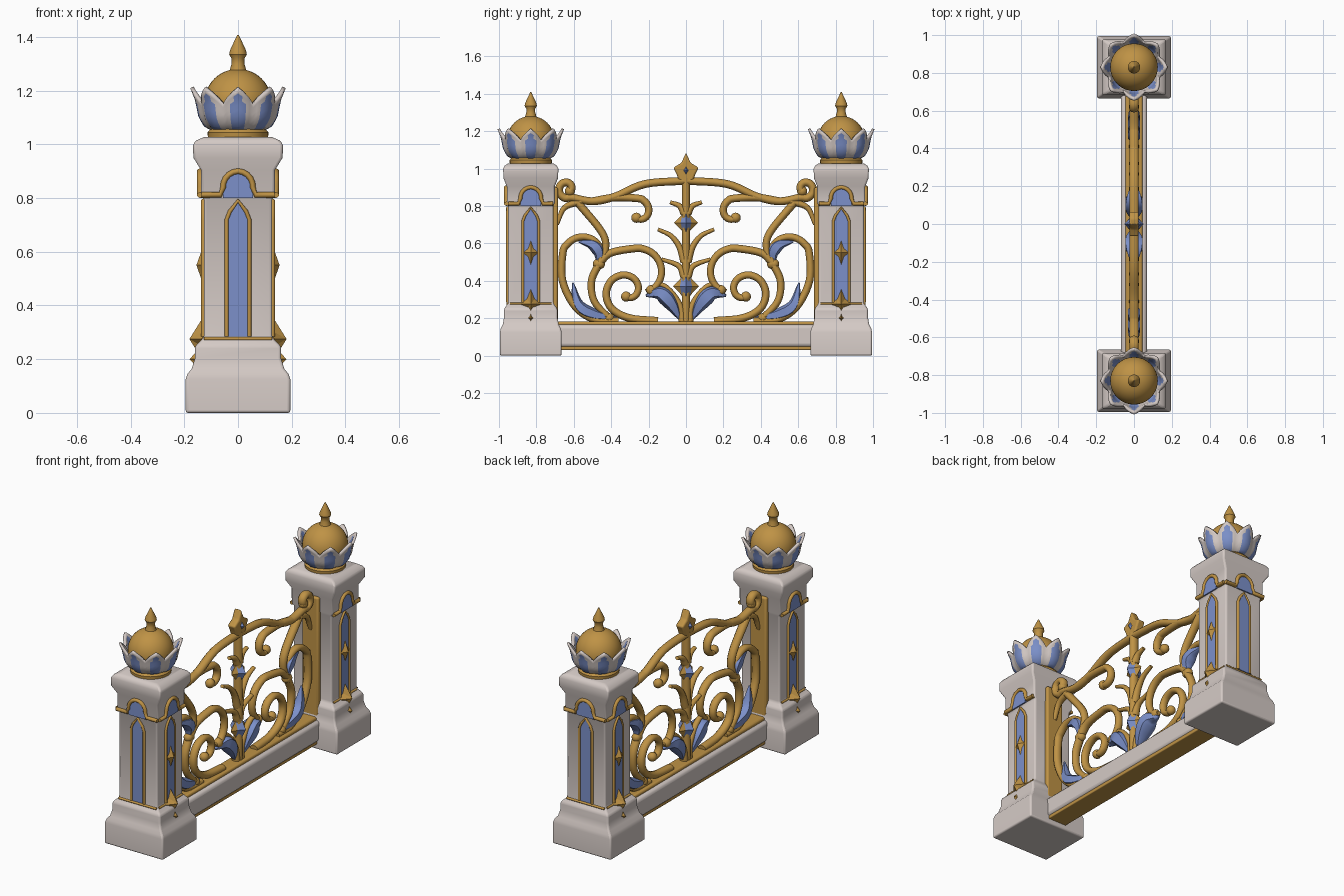
import bpy, bmesh, math
from mathutils import Matrix, Vector

old = bpy.data.objects.get("Cube")
if old:
    bpy.data.objects.remove(old, do_unlink=True)


def material(name, rgb):
    m = bpy.data.materials.new(name)
    m.use_nodes = True
    m.diffuse_color = (*rgb, 1)
    m.node_tree.nodes["Principled BSDF"].inputs["Base Color"].default_value = (*rgb, 1)
    return m


STONE = material("warm white stone", (.66, .59, .56))
GOLD = material("antique gold", (.52, .29, .06))
BLUE = material("soft blue", (.2, .28, .59))
IDENT = Matrix.Identity(4)


def finish(name, bm, mats, M=IDENT, bevel=0, angle=40):
    """Turn a bmesh into a smooth shaded object placed by matrix M."""
    bm.transform(M)
    bmesh.ops.recalc_face_normals(bm, faces=bm.faces)
    me = bpy.data.meshes.new(name)
    bm.to_mesh(me)
    bm.free()
    for m in mats:
        me.materials.append(m)
    me.shade_smooth()
    me.set_sharp_from_angle(angle=math.radians(angle))
    ob = bpy.data.objects.new(name, me)
    bpy.context.collection.objects.link(ob)
    if bevel:
        b = ob.modifiers.new("rounding", "BEVEL")
        b.width, b.segments, b.limit_method = bevel, 3, "ANGLE"
        b.angle_limit = math.radians(35)
    return ob


def loft(bm, rings):
    """Skin a list of vertex rings and cap both ends."""
    rows = [[bm.verts.new(p) for p in ring] for ring in rings]
    n = len(rows[0])
    for a, b in zip(rows, rows[1:]):
        for i in range(n):
            bm.faces.new((a[i], a[(i + 1) % n], b[(i + 1) % n], b[i]))
    bm.faces.new(rows[0])
    bm.faces.new(rows[-1])


def lathe(name, profile, mat, M, n=32):
    bm = bmesh.new()
    turns = [math.tau * i / n for i in range(n)]
    loft(bm, [[(r * math.cos(a), r * math.sin(a), z) for a in turns] for r, z in profile])
    return finish(name, bm, [mat], M)


def box(name, half_x, half_y, low, high, mat, M=IDENT, bevel=.01):
    bm = bmesh.new()
    corners = [(-half_x, -half_y), (half_x, -half_y), (half_x, half_y), (-half_x, half_y)]
    loft(bm, [[(x, y, z) for x, y in corners] for z in (low, high)])
    return finish(name, bm, [mat], M, bevel)


def smooth_path(pts, steps=6):
    """Catmull-Rom curve through points of the local XZ plane."""
    p = [Vector((x, 0, z)) for x, z in pts]
    p = [2 * p[0] - p[1]] + p + [2 * p[-1] - p[-2]]
    out = []
    for a, b, c, d in zip(p, p[1:], p[2:], p[3:]):
        for k in range(steps):
            t = k / steps
            out.append((2 * b + (c - a) * t + (2 * a - 5 * b + 4 * c - d) * t * t
                        + (3 * b - a - 3 * c + d) * t ** 3) / 2)
    return out + [p[-2]]


def curl(x, z, r0, r1, start, stop, n=8):
    """Points of a spiral whose radius shrinks from r0 to r1."""
    out = []
    for i in range(n + 1):
        t = i / n
        a, r = math.radians(start + (stop - start) * t), r0 + (r1 - r0) * t
        out.append((x + r * math.cos(a), z + r * math.sin(a)))
    return out


def tube(name, pts, r, M, taper=1, bead=False, smooth=True, sides=10):
    path = smooth_path(pts) if smooth else [Vector((x, 0, z)) for x, z in pts]
    bm, rings, last = bmesh.new(), [], len(path) - 1
    for i, p in enumerate(path):
        d = (path[min(i + 1, last)] - path[max(i - 1, 0)]).normalized()
        side = Vector((-d.z, 0, d.x))
        rr = r * (1 + (taper - 1) * i / last)
        rings.append([p + side * rr * math.cos(math.tau * k / sides)
                      + Vector((0, 1.25 * rr * math.sin(math.tau * k / sides), 0))
                      for k in range(sides)])
    loft(bm, rings)
    if bead:
        bmesh.ops.create_uvsphere(bm, u_segments=12, v_segments=8, radius=r * 1.3,
                                  matrix=Matrix.Translation(path[-1]))
    return finish(name, bm, [GOLD], M, angle=60)


def mirrored(half):
    return half + [(-x, z) for x, z in reversed(half) if x]


def plate(name, outline, depth, mat, M, bevel=0):
    bm = bmesh.new()
    loft(bm, [[(x, y, z) for x, z in outline] for y in (-depth / 2, depth / 2)])
    return finish(name, bm, [mat], M, bevel)


def leaf(name, spine, width, depth, M):
    """Pillowy blue leaf that swells along its spine and ends in points."""
    path = smooth_path(spine)
    bm, rings, last = bmesh.new(), [], len(path) - 1
    for i, p in enumerate(path):
        d = (path[min(i + 1, last)] - path[max(i - 1, 0)]).normalized()
        s = .12 + .88 * math.sin(math.pi * i / last)
        side = Vector((-d.z, 0, d.x)) * width * s
        swell = Vector((0, depth * s, 0))
        rings.append([p + side, p + side * .6 + swell, p - side * .6 + swell,
                      p - side, p - side * .6 - swell, p + side * .6 - swell])
    loft(bm, rings)
    return finish(name, bm, [BLUE], M, angle=60)


def gem(name, w, h, depth, z, M, mat=GOLD, pinch=.5):
    """Four pointed faceted boss, raised on both sides."""
    bm = bmesh.new()
    rim = []
    for i in range(8):
        a, k = math.tau * i / 8, pinch if i % 2 else 1
        rim.append(bm.verts.new((w * k * math.cos(a), 0, z + h * k * math.sin(a))))
    for y in (-depth, depth):
        tip = bm.verts.new((0, y, z))
        for i in range(8):
            bm.faces.new((rim[i], rim[(i + 1) % 8], tip))
    return finish(name, bm, [mat], M, angle=25)


def petal_cup(name, M):
    """Eight flared petals, each with a blue heart."""
    prof = [(.085, 1.045), (.125, 1.065), (.147, 1.1), (.16, 1.165), (.178, 1.21)]

    def radius(z):
        for (r0, z0), (r1, z1) in zip(prof, prof[1:]):
            if z <= z1:
                return r0 + (r1 - r0) * (z - z0) / (z1 - z0)
        return prof[-1][0]
    bm, cols, rows = bmesh.new(), 8, 8
    for k in range(8):
        grid = []
        for c in range(cols + 1):
            t = 2 * c / cols - 1
            a = (k + t / 2) * math.tau / 8
            top = 1.15 + .06 * (1 - abs(t)) ** .8
            flute = .94 + .06 * (1 - t * t)
            zs = [1.045 + (top - 1.045) * j / rows for j in range(rows + 1)]
            grid.append([bm.verts.new((radius(z) * flute * math.cos(a),
                                       radius(z) * flute * math.sin(a), z)) for z in zs])
        for c in range(cols):
            for j in range(rows):
                f = bm.faces.new((grid[c][j], grid[c + 1][j], grid[c + 1][j + 1], grid[c][j + 1]))
                heart = 2 <= c <= 5 and j < rows - 2 or c in (3, 4) and j == rows - 2
                f.material_index = int(heart)
    bmesh.ops.remove_doubles(bm, verts=bm.verts, dist=.0005)
    ob = finish(name, bm, [STONE, BLUE], M)
    s = ob.modifiers.new("thickness", "SOLIDIFY")
    s.thickness, s.offset = .014, -1


# Posts: stone body, dome with petals, decorated faces
BODY = [(.195, 0), (.195, .125), (.188, .145), (.172, .165), (.16, .205), (.16, .25),
        (.127, .28), (.127, .8), (.138, .815), (.138, .905), (.166, .95),
        (.168, 1), (.155, 1.015), (.125, 1.028)]
OGIVE = [(.042, .285), (.042, .72), (.03, .75), (0, .79)]
ARCH = [(.055, .8)] + curl(0, .84, .055, .06, 0, 90, 5)[:-1] + [(0, .9)]

for end, tag, outward in ((1, "back", 180), (-1, "front", 0)):
    P = Matrix.Translation((0, end * .83, 0))
    bm = bmesh.new()
    loft(bm, [[(sx * h, sy * (.04 + .64 * h), z) for sx, sy in ((-1, -1), (1, -1), (1, 1), (-1, 1))]
              for h, z in BODY])
    finish(tag + "_post", bm, [STONE], P, bevel=.01)

    lathe(tag + "_neck_ring", [(.1, 1.02), (.112, 1.027), (.114, 1.045), (.1, 1.06)], GOLD, P)
    petal_cup(tag + "_petal_cup", P)
    dome = curl(0, 1.155, .126, .126, -30, 76, 14)
    lathe(tag + "_dome", dome + [(.024, 1.3), (.024, 1.32), (.033, 1.335),
                                 (.03, 1.35), (.003, 1.408)], GOLD, P)

    # Panels on both sides and the outer face
    for face, turn in (("left", 90), ("right", -90), ("outer", outward)):
        R = P @ Matrix.Rotation(math.radians(turn), 4, "Z")
        low, high, half = (.122, .129, .136) if face == "outer" else (.128, .139, .12)
        name = f"{tag}_{face}"
        L = R @ Matrix.Translation((0, -low, 0))
        H = R @ Matrix.Translation((0, -high, 0))
        plate(name + "_panel", mirrored(OGIVE), .008, BLUE, L)
        tube(name + "_panel_trim", mirrored(OGIVE), .008, L, smooth=False)
        plate(name + "_arch_panel", mirrored(ARCH), .008, BLUE, H)
        tube(name + "_arch_trim", mirrored([(half, .812), (.066, .812)] + ARCH[1:]), .011, H,
             smooth=False)
        tube(name + "_base_trim", [(.01 - half, .276), (half - .01, .276)], .007, L, smooth=False)
        if face != "outer":
            gem(name + "_boss", .046, .075, .027, .55, L)
            gem(name + "_leaf_boss", .062, .085, .053, .275, L)
            gem(name + "_leaf_drop", .036, .06, .052, .2, L)

    # Gold jamb against the inner face
    box(tag + "_jamb", .055, .02, .18, .9, GOLD, Matrix.Translation((0, end * .705, 0)))

# Bottom rail
box("rail", .07, .7, .045, .165, STONE, bevel=.02)
box("rail_foot", .062, .7, .03, .052, GOLD, bevel=.005)
box("rail_top", .045, .7, .155, .182, GOLD)

# Scrollwork, drawn on one half and mirrored
FENCE = Matrix.Rotation(math.radians(90), 4, "Z")
for s, side in ((1, "back_"), (-1, "front_")):
    M = FENCE @ Matrix.Diagonal((s, 1, 1, 1))

    def scroll(name, pts, taper=.85):
        tube(side + name, pts, .021, M, taper, bead=True)

    def spray(name, *pts):
        tube(side + name, pts, .02, M, .5)

    scroll("top_rail", [(0, .935), (.22, .917), (.38, .85), (.5, .825)]
           + curl(.636, .892, .055, .02, -120, 220), 1)
    scroll("upper_hook", [(.5, .825), (.38, .845)] + curl(.255, .765, .075, .03, 90, 290))
    scroll("shoulder_vine", [(.58, .82), (.45, .66), (.43, .57), (.46, .49)])
    scroll("outer_scroll", [(.36, .185), (.48, .19), (.59, .26), (.66, .4)]
           + curl(.54, .53, .12, .08, 10, 210))
    scroll("side_vine", [(.46, .5), (.505, .4), (.49, .29), (.41, .2)])
    scroll("inner_arch", [(.46, .5), (.4, .55)] + curl(.25, .44, .135, .11, 80, 235))
    scroll("inner_scroll", [(.15, .185), (.3, .2)] + curl(.315, .345, .125, .03, -50, 280))
    spray("corner_spray", (.56, .825), (.65, .79), (.69, .7))
    spray("upper_spray", (.01, .76), (.035, .8), (.085, .82))
    spray("middle_spray", (.01, .5), (.035, .58), (.08, .64), (.15, .675))
    spray("lower_spray", (.01, .42), (.04, .48), (.13, .515))
    spray("foot_spray", (.02, .18), (.03, .26), (.08, .34), (.14, .38), (.215, .345))
    leaf(side + "low_leaf", [(.605, .39), (.575, .27), (.49, .22), (.36, .2)], .035, .032, M)
    leaf(side + "high_leaf", [(.575, .61), (.5, .595), (.465, .55), (.47, .48)], .035, .032, M)
    leaf(side + "foot_leaf", [(.215, .32), (.14, .335), (.08, .28), (.03, .19)], .045, .045, M)

# Central stem with jewelled diamonds and finial
tube("stem", [(0, .17), (0, .95)], .022, FENCE, smooth=False)
for name, z, w, h in (("lower", .37, .055, .11), ("middle", .71, .05, .1)):
    gem(name + "_diamond_frame", w + .014, h + .02, .04, z, FENCE)
    gem(name + "_diamond", w, h, .052, z, FENCE, BLUE, .6)
FINIAL = [(0, 1.085), (.025, 1.03), (.068, 1.005), (.05, .97), (.04, .94), (0, .92)]
plate("finial", mirrored(FINIAL), .05, GOLD, FENCE, .01)
gem("finial_jewel", .032, .055, .042, .99, FENCE, BLUE, .6)
